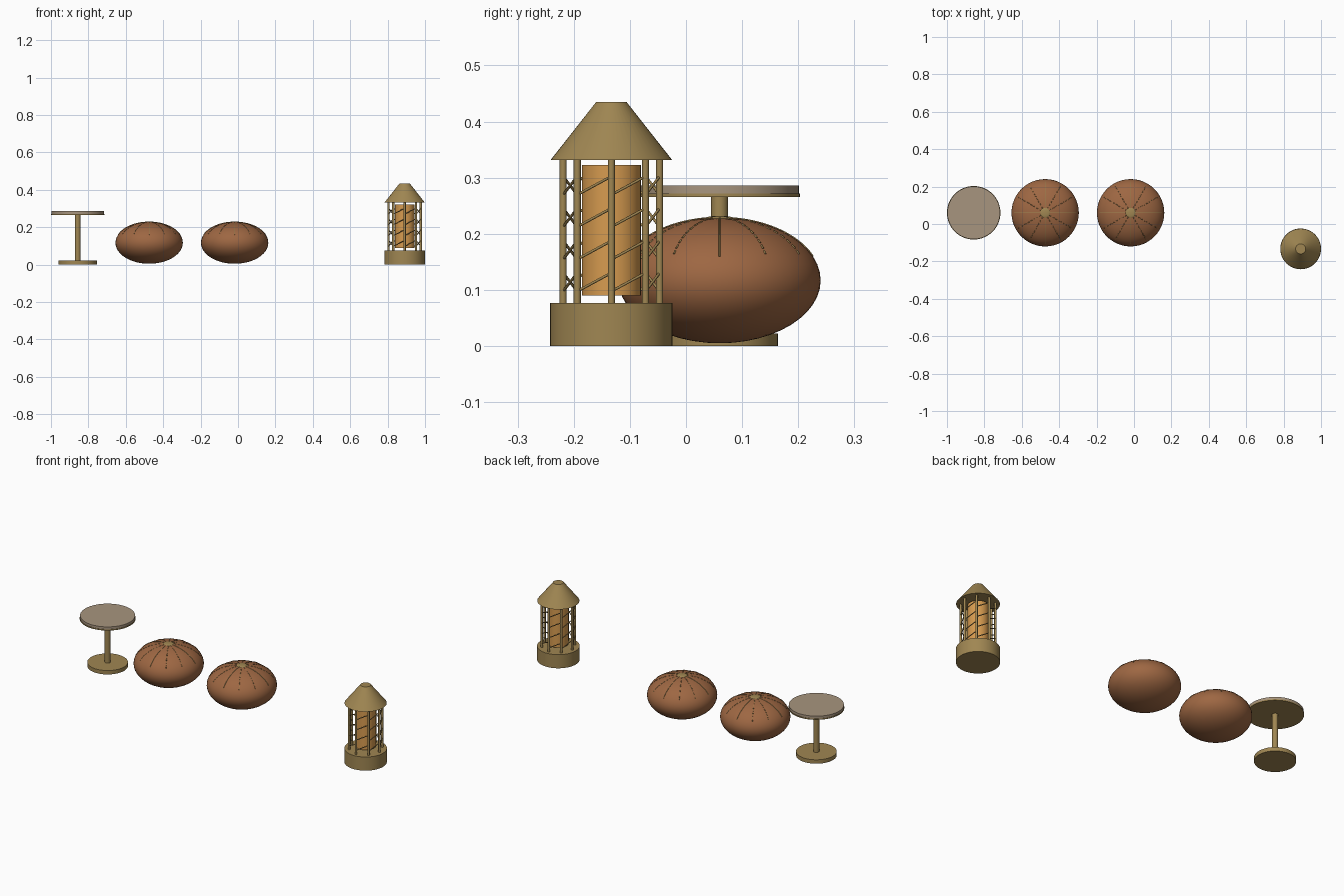
import bpy, math
from mathutils import Vector

if "Cube" in bpy.data.objects:
    bpy.data.objects.remove(bpy.data.objects["Cube"])


def mat(name, c):
    m = bpy.data.materials.new(name)
    m.diffuse_color = (*c, 1)
    m.use_nodes = True
    m.node_tree.nodes["Principled BSDF"].inputs["Base Color"].default_value = m.diffuse_color
    return m


BRASS = mat("brass", (0.35, 0.24, 0.085))
LEATHER = mat("tan leather", (0.34, 0.135, 0.055))
STONE = mat("pale stone", (0.39, 0.30, 0.21))
GLOW = mat("amber glow", (0.68, 0.33, 0.08))


def finish(name, m, smooth=True):
    o = bpy.context.object
    o.name = name
    o.data.materials.append(m)
    if smooth:
        bpy.ops.object.shade_smooth_by_angle(angle=math.radians(35))
    return o


def cone(name, x, y, z0, z1, r0, r1, m, n=48):
    bpy.ops.mesh.primitive_cone_add(vertices=n, radius1=r0, radius2=r1, depth=z1 - z0,
                                    location=(x, y, (z0 + z1) / 2))
    return finish(name, m)


def ellipsoid(name, x, y, z, r, h, m, seg=48, rings=24):
    bpy.ops.mesh.primitive_uv_sphere_add(segments=seg, ring_count=rings, radius=1,
                                         location=(x, y, z))
    bpy.context.object.scale = (r, r, h)
    bpy.ops.object.transform_apply(location=False, rotation=False, scale=True)
    return finish(name, m)


def tubes(name, paths, r, m):
    cu = bpy.data.curves.new(name, 'CURVE')
    cu.dimensions = '3D'
    cu.bevel_depth = r
    cu.bevel_resolution = 1
    cu.use_fill_caps = True
    for pts in paths:
        s = cu.splines.new('POLY')
        s.points.add(len(pts) - 1)
        for p, q in zip(s.points, pts):
            p.co = (*q, 1)
    cu.materials.append(m)
    o = bpy.data.objects.new(name, cu)
    bpy.context.collection.objects.link(o)
    return o


# Side table
tx, ty = -0.857, 0.06
cone("table_base", tx, ty, 0, 0.022, 0.104, 0.104, BRASS)
cone("table_pole", tx, ty, 0.02, 0.268, 0.015, 0.015, BRASS, 24)
cone("table_rim", tx, ty, 0.266, 0.272, 0.143, 0.143, BRASS, 64)
cone("table_top", tx, ty, 0.272, 0.286, 0.141, 0.141, STONE, 64)

# Poufs with twelve stitched seams and a centre button
R, H, ZC = 0.18, 0.112, 0.117


def on_pouf(x, y, a, t):
    return (x + R * math.sin(t) * math.cos(a), y + R * math.sin(t) * math.sin(a),
            ZC + H * math.cos(t))


for label, px, py in (("left", -0.475, 0.06), ("right", -0.018, 0.06)):
    ellipsoid(label + "_pouf", px, py, ZC, R, H, LEATHER)
    ellipsoid(label + "_pouf_button", px, py, ZC + H - 0.002, 0.027, 0.005, BRASS, 24, 12)
    paths = []
    for k in range(12):
        a = k * math.pi / 6
        if k % 3 == 0:  # continuous seams
            paths.append([on_pouf(px, py, a, 0.1 + 1.08 * i / 16) for i in range(17)])
        else:           # dashed seams
            for i in range(10):
                t = 0.15 + 1.03 * i / 10
                paths.append([on_pouf(px, py, a, t + d) for d in (0, 0.03, 0.06)])
    tubes(label + "_pouf_seams", paths, 0.0017, BRASS)

# Lantern
lx, ly = 0.891, -0.133
cone("lantern_base", lx, ly, 0, 0.077, 0.109, 0.109, BRASS)
cone("lantern_roof", lx, ly, 0.332, 0.435, 0.108, 0.027, BRASS)
cone("lantern_light", lx, ly, 0.09, 0.323, 0.0525, 0.0525, GLOW)


def ring(k, z):
    a = k * math.pi / 4
    return (lx + 0.086 * math.cos(a), ly + 0.086 * math.sin(a), z)


for k in range(8):
    x, y, _ = ring(k, 0)
    cone(f"lantern_post_{k + 1}", x, y, 0.075, 0.334, 0.0063, 0.0063, BRASS, 12)

# Slanted lattice bars, four in each bay
tubes("lantern_lattice",
      [[ring(k, z - 0.0165), ring(k + 1, z + 0.0165)]
       for k in range(8) for z in (0.114, 0.171, 0.229, 0.286)], 0.0025, BRASS)
